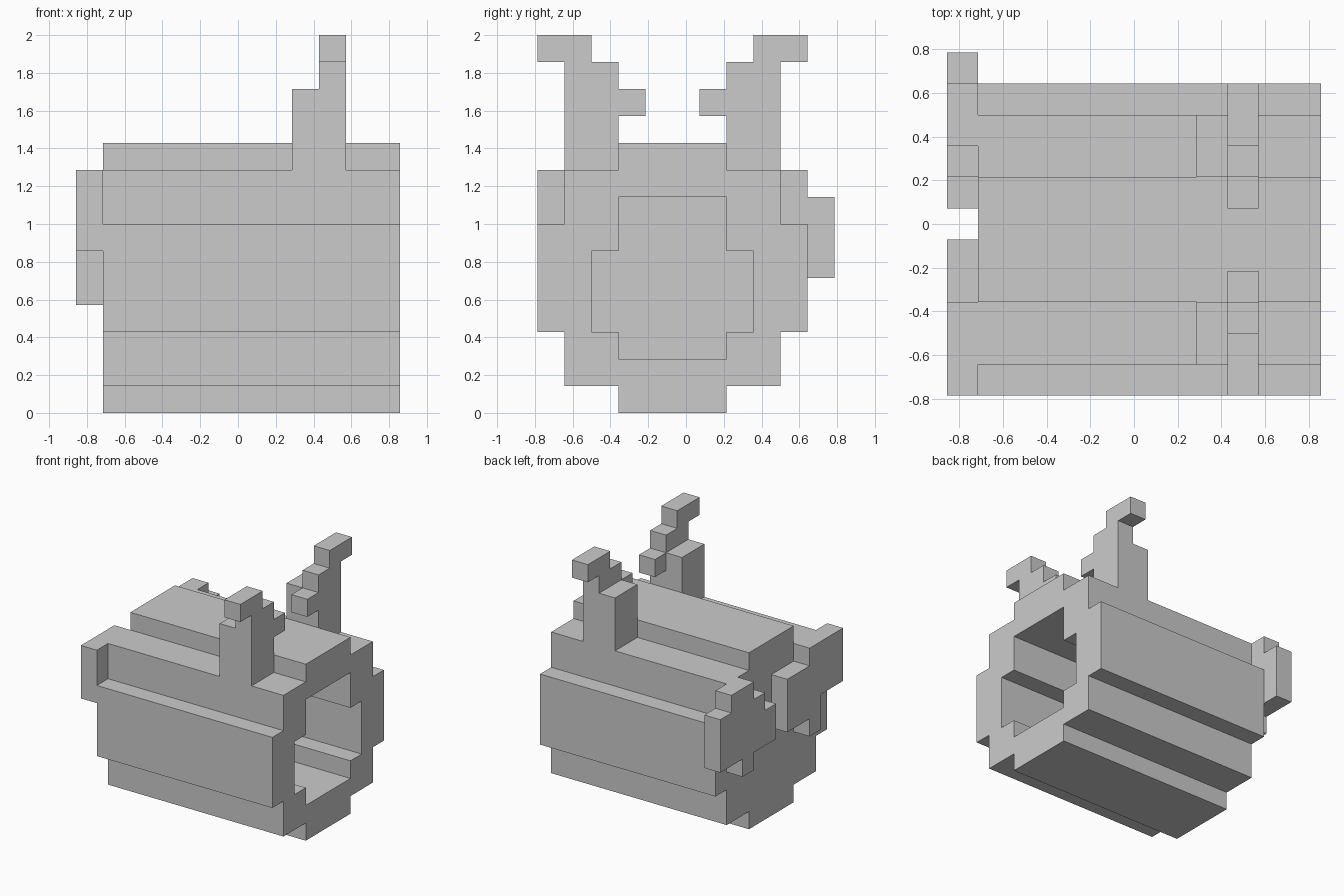
import bpy, bmesh

if "Cube" in bpy.data.objects:
    bpy.data.objects.remove(bpy.data.objects["Cube"])

U = 1 / 7  # size of one block


def extrude(name, profile, x0, x1):
    """Extrude a (side, height) block outline along x; side 0 is the barrel axis."""
    bm = bmesh.new()
    verts = [bm.verts.new(((x0 - 6) * U, (s - 0.5) * U, z * U)) for s, z in profile]
    face = bm.faces.new(verts)
    out = bmesh.ops.extrude_face_region(bm, geom=[face])
    moved = [g for g in out["geom"] if isinstance(g, bmesh.types.BMVert)]
    bmesh.ops.translate(bm, verts=moved, vec=((x1 - x0) * U, 0, 0))
    bmesh.ops.recalc_face_normals(bm, faces=bm.faces)
    mesh = bpy.data.meshes.new(name)
    bm.to_mesh(mesh)
    bm.free()
    obj = bpy.data.objects.new(name, mesh)
    bpy.context.collection.objects.link(obj)
    return obj


def flip(profile):
    return [(-s, z) for s, z in profile]


def symmetric(half):
    return half + flip(half)[::-1]


# Stepped barrel, hollowed from the +x end
outer = symmetric([(2, 0), (2, 1), (4, 1), (4, 3), (5, 3), (5, 7),
                   (4, 7), (4, 9), (2, 9), (2, 10)])
inner = symmetric([(2, 2), (2, 3), (3, 3), (3, 6), (2, 6), (2, 8)])
body = extrude("barrel_body", outer, 1, 12)
cutter = extrude("cavity_cutter", inner, 3, 13)
cutter.hide_render = True
mod = body.modifiers.new("cavity", 'BOOLEAN')
mod.operation = 'DIFFERENCE'
mod.solver = 'EXACT'
mod.object = cutter
bpy.context.view_layer.objects.active = body
bpy.ops.object.modifier_apply(modifier=mod.name)
bpy.data.objects.remove(cutter)

# Pair of curled prongs, each with a thicker step behind it
prong = [(2, 9), (4, 9), (4, 13), (5, 13), (5, 14), (3, 14), (3, 13),
         (2, 13), (2, 12), (1, 12), (1, 11), (2, 11)]
step = [(2, 9), (4, 9), (4, 12), (2, 12)]
for side, shape in (("back", lambda p: p), ("front", flip)):
    extrude(side + "_prong", shape(prong), 9, 10)
    extrude(side + "_prong_step", shape(step), 8, 9)

# Two uneven plates on the closed end
extrude("front_end_plate", [(-5, 6), (-3, 6), (-3, 4), (-2, 4), (-2, 5), (0, 5),
                            (0, 8), (-2, 8), (-2, 9), (-5, 9)], 0, 1)
extrude("back_end_plate", [(1, 5), (3, 5), (3, 4), (4, 4), (4, 5), (6, 5), (6, 8),
                           (5, 8), (5, 9), (3, 9), (3, 8), (2, 8), (2, 7), (1, 7)], 0, 1)
